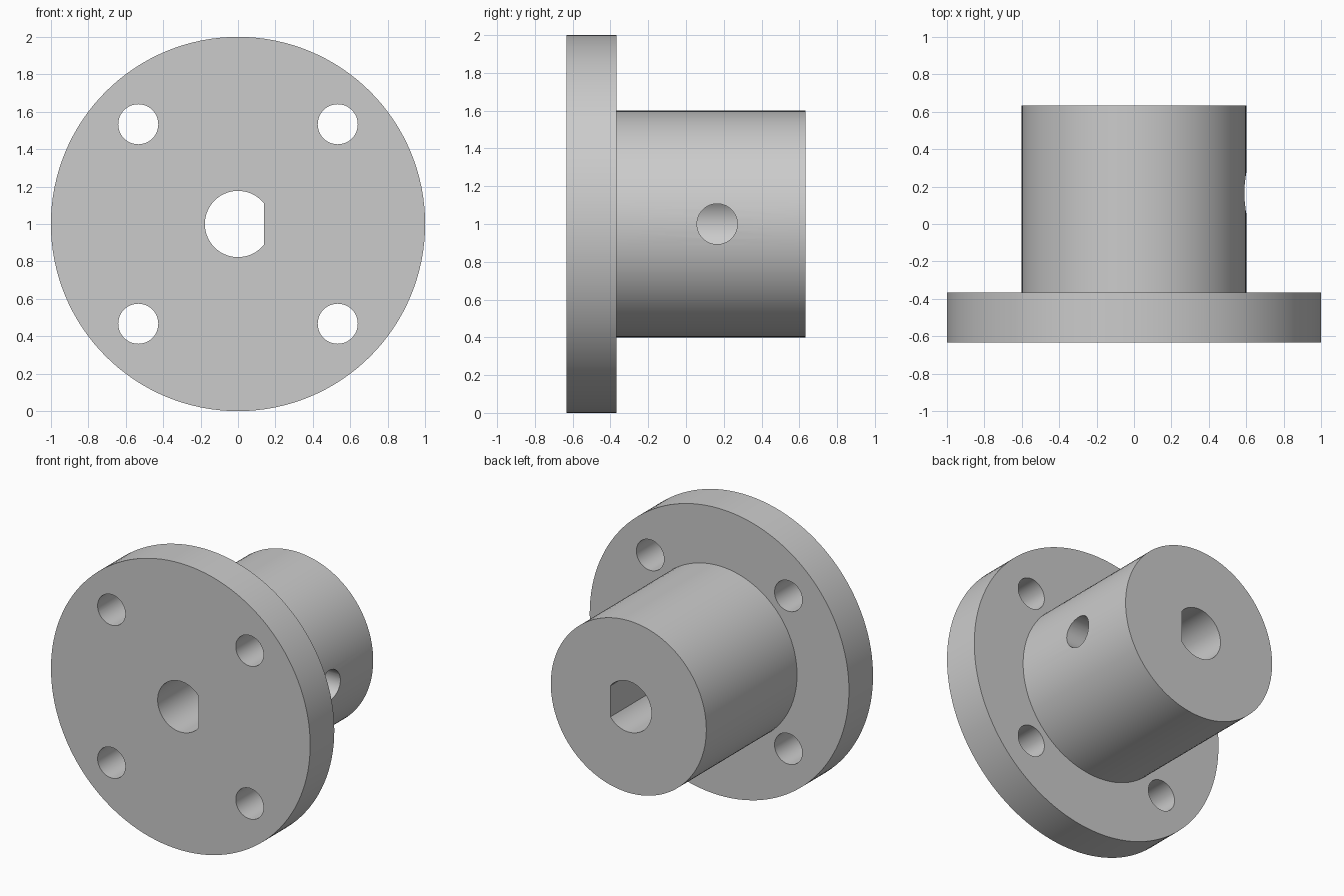
import bpy, bmesh, math
from mathutils import Matrix, Vector

if "Cube" in bpy.data.objects:
    bpy.data.objects.remove(bpy.data.objects["Cube"], do_unlink=True)

FRONT, STEP, BACK = -0.633, -0.367, 0.633
CENTRE_Z = 1.0

grey = bpy.data.materials.new("plain grey")
grey.use_nodes = True
colour = (0.6, 0.6, 0.6, 1)
grey.diffuse_color = colour
grey.node_tree.nodes["Principled BSDF"].inputs["Base Color"].default_value = colour


def prism(name, outline, start, axis):
    """Extrude a closed 3D outline along an axis vector."""
    bm = bmesh.new()
    face = bm.faces.new([bm.verts.new(Vector(p) + Vector(start)) for p in outline])
    new = bmesh.ops.extrude_face_region(bm, geom=[face])["geom"]
    moved = [v for v in new if isinstance(v, bmesh.types.BMVert)]
    bmesh.ops.translate(bm, verts=moved, vec=axis)
    bmesh.ops.recalc_face_normals(bm, faces=bm.faces)
    mesh = bpy.data.meshes.new(name)
    bm.to_mesh(mesh)
    bm.free()
    mesh.materials.append(grey)
    obj = bpy.data.objects.new(name, mesh)
    bpy.context.collection.objects.link(obj)
    return obj


def arc(radius, begin=0.0, sweep=math.tau, count=96):
    """Points in the XZ plane; a full turn leaves out the repeated end."""
    steps = count if sweep == math.tau else count - 1
    return [(radius * math.cos(begin + sweep * i / steps), 0,
             radius * math.sin(begin + sweep * i / steps)) for i in range(count)]


def rod(name, radius, y0, y1, x=0, z=CENTRE_Z, count=96):
    return prism(name, arc(radius, count=count), (x, y0, z), (0, y1 - y0, 0))


def combine(body, tool, operation):
    mod = body.modifiers.new(operation.lower(), "BOOLEAN")
    mod.operation, mod.solver, mod.object = operation, "EXACT", tool
    bpy.context.view_layer.objects.active = body
    bpy.ops.object.modifier_apply(modifier=mod.name)
    bpy.data.objects.remove(tool, do_unlink=True)


# Round flange with the hub joined to its back
body = rod("flanged_hub", 1.0, FRONT, STEP, count=128)
combine(body, rod("hub", 0.6, STEP - 0.1, BACK), "UNION")

# Four mounting holes
for sx in (-1, 1):
    for sz in (-1, 1):
        combine(body, rod("mounting_hole", 0.107, FRONT - 0.1, STEP + 0.1,
                          sx * 0.533, CENTRE_Z + sz * 0.533, 48), "DIFFERENCE")

# D-shaped shaft bore, flat on the left side
bore_radius, flat_x = 0.177, 0.14
half = math.acos(flat_x / bore_radius)
d_outline = arc(bore_radius, half, math.tau - 2 * half, 56)
combine(body, prism("shaft_bore", d_outline, (0, FRONT - 0.1, CENTRE_Z),
                    (0, BACK - FRONT + 0.2, 0)), "DIFFERENCE")

# Set screw hole from the left side into the bore
turn = Matrix.Rotation(math.pi / 2, 3, "Z")
screw_outline = [turn @ Vector(p) for p in arc(0.107, count=48)]
combine(body, prism("screw_hole", screw_outline, (0, 0.165, CENTRE_Z),
                    (0.8, 0, 0)), "DIFFERENCE")

# Smooth curved walls, sharp rims
bpy.ops.object.select_all(action="DESELECT")
body.select_set(True)
bpy.context.view_layer.objects.active = body
bpy.ops.object.shade_smooth_by_angle(angle=math.radians(30))
